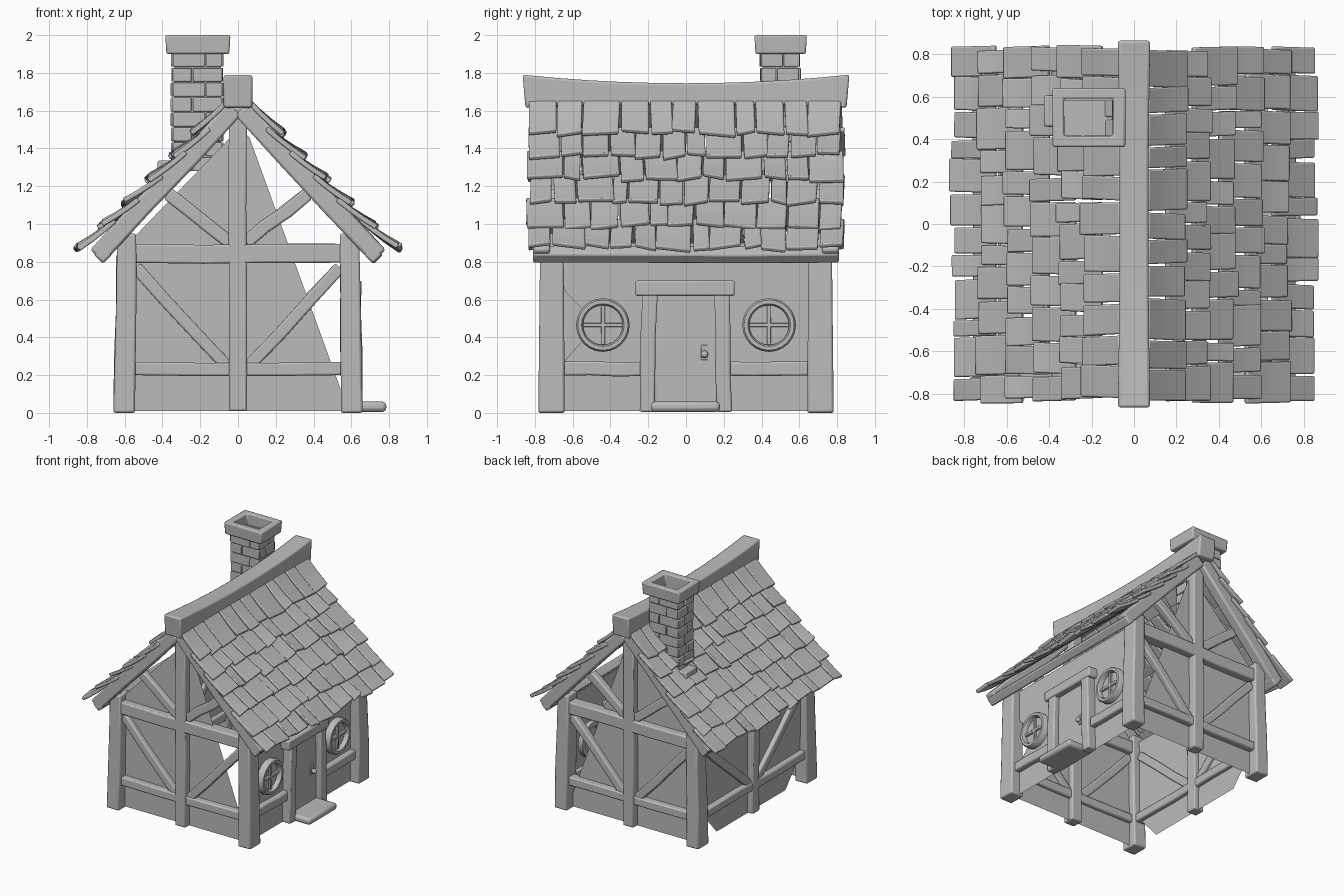
import bpy, bmesh, math, random
from mathutils import Vector, Matrix

if "Cube" in bpy.data.objects:
    bpy.data.objects.remove(bpy.data.objects["Cube"])

random.seed(7)
grey = bpy.data.materials.new("stone grey")
grey.diffuse_color = (0.5, 0.5, 0.5, 1)
grey.use_nodes = True
grey.node_tree.nodes["Principled BSDF"].inputs["Base Color"].default_value = grey.diffuse_color


def finish(name, bm, bevel=0.0, smooth=True):
    me = bpy.data.meshes.new(name)
    bmesh.ops.recalc_face_normals(bm, faces=bm.faces)
    bm.to_mesh(me)
    bm.free()
    me.materials.append(grey)
    ob = bpy.data.objects.new(name, me)
    bpy.context.collection.objects.link(ob)
    if bevel:
        m = ob.modifiers.new("soft edges", 'BEVEL')
        m.width, m.segments = bevel, 2
    if smooth:
        bpy.ops.object.select_all(action='DESELECT')
        ob.select_set(True)
        bpy.context.view_layer.objects.active = ob
        bpy.ops.object.shade_smooth_by_angle(angle=math.radians(40))
    return ob


def skin(bm, rings):
    """Close a row of four-point rings into a solid."""
    for a, b in zip(rings, rings[1:]):
        for i in range(4):
            bm.faces.new((a[i], a[(i + 1) % 4], b[(i + 1) % 4], b[i]))
    bm.faces.new(rings[0][::-1])
    bm.faces.new(rings[-1])


def add_beam(bm, p, q, w, d, side=(0, 1, 0), taper=1.0, wob=0.006, segs=3):
    """Hand-hewn timber from p to q; d is its depth along side, w across it."""
    p, q, s = Vector(p), Vector(q), Vector(side)
    ax = (q - p).normalized()
    s = (s - ax * s.dot(ax)).normalized()
    t = ax.cross(s)
    rings = []
    for i in range(segs + 1):
        f = i / segs
        k = 1 + (taper - 1) * f
        c = p.lerp(q, f) + (t * random.uniform(-wob, wob) if 0 < i < segs else Vector())
        rings.append([bm.verts.new(c + t * a * w * k / 2 + s * b * d * k / 2)
                      for a, b in ((-1, -1), (1, -1), (1, 1), (-1, 1))])
    skin(bm, rings)


def beams(name, items, bevel=0.01, **kw):
    bm = bmesh.new()
    for it in items:
        add_beam(bm, *it, **kw)
    return finish(name, bm, bevel)


def add_box(bm, x0, x1, y0, y1, z0, z1):
    m = Matrix.Translation(((x0 + x1) / 2, (y0 + y1) / 2, (z0 + z1) / 2)) \
        @ Matrix.Diagonal((x1 - x0, y1 - y0, z1 - z0, 1))
    bmesh.ops.create_cube(bm, size=1, matrix=m)


def box(name, *dims, bevel=0.008):
    bm = bmesh.new()
    add_box(bm, *dims)
    return finish(name, bm, bevel)


def panel(name, pts):
    bm = bmesh.new()
    bm.faces.new([bm.verts.new(p) for p in pts])
    return finish(name, bm, smooth=False)


# Corner posts, flared towards the ground
for sx in (-1, 1):
    for sy in (-1, 1):
        beams("corner_post", [((sx * .603, sy * .712, 0), (sx * .59, sy * .71, .95),
                               .115, .14)], bevel=.012, taper=.88)

# Gable frames at both ends
for sy in (-1, 1):
    y = sy * .71
    beams("gable_rail", [((-.56, y, .845), (.56, y, .845), .1, .1),
                         ((-.56, y, .235), (.56, y, .235), .07, .08)])
    beams("king_post", [((0, y, .01), (0, y, 1.62), .095, .1)])
    beams("gable_brace", [((s * .54, y, .77), (s * .06, y, .25), .065, .06) for s in (-1, 1)]
          + [((s * .37, y, 1.16), (s * .04, y, .9), .07, .06) for s in (-1, 1)])
    beams("rafter", [((s * .02, sy * .765, 1.61), (s * .745, sy * .765, .83), .1, .09)
                     for s in (-1, 1)], bevel=.014)

# Eave beams joining the rafter feet
for s in (-1, 1):
    beams("eave_beam", [((s * .715, -.81, .84), (s * .715, .81, .84), .07, .07)],
          side=(1, 0, s), bevel=.012)

# Timber frame on the left wall
X = (1, 0, 0)
beams("left_wall_frame",
      [((-.6, 0, .01), (-.6, 0, .84), .09, .09, X),
       ((-.6, -.66, .235), (-.6, .66, .235), .07, .08, X)]
      + [((-.6, s * .63, .77), (-.6, s * .05, .26), .065, .06, X) for s in (-1, 1)])
# Sill rails on the door wall
beams("right_wall_rail", [((.59, s * .2, .235), (.59, s * .66, .235), .075, .07, X)
                          for s in (-1, 1)])

# Plaster panels set in the timber, with the gaps left open
for sy in (-1, 1):
    y = sy * .7
    panel("gable_panel", [(-.56, y, .01), (-.56, y, .92), (0, y, 1.5), (.06, y, 1.46),
                          (.56, y, .08), (.56, y, .01)])
panel("left_wall_panel", [(-.595, -.68, .9), (-.595, .68, .9), (-.595, .66, .25), (-.595, .45, .01),
                          (-.595, -.45, .01), (-.595, -.66, .25)])
panel("right_wall_panel", [(.58, -.68, .9), (.58, .68, .9), (.58, .68, .01), (.58, -.68, .01),
                           (.58, -.64, .28), (.58, -.55, .38), (.58, -.55, .55), (.58, -.64, .64)])

# Overlapping roof tiles in six rows a side, each tucked under the row above
ROWS = [(.25, 1.49), (.36, 1.37), (.485, 1.245), (.61, 1.12), (.735, .995), (.86, .885)]
for s in (-1, 1):
    bm = bmesh.new()
    for r, (bx, bz) in enumerate(ROWS):
        n = 11 + r % 2
        ends = [random.uniform(-.85, -.82), random.uniform(.82, .85)]
        cuts = [ends[0]] + [-.83 + 1.66 * i / n + random.uniform(-.035, .035)
                            for i in range(1, n)] + [ends[1]]
        run, rise = (.18, .165) if r == 0 else (.2, .145)
        for y0, y1 in zip(cuts, cuts[1:]):
            j, lift = random.uniform(-.014, .014), random.uniform(-.004, .01)
            low = Vector((s * (bx + j), 0, bz - j * .8 + lift))
            top = Vector((s * (bx - run), 0, bz + rise))
            skew, twist = random.uniform(-.01, .01), random.uniform(-.012, .012)
            nrm = Vector((s * .6, 0, .8)) * .027
            rings = []
            for k in range(4):
                f = k / 3
                c = top.lerp(low, f) - nrm * .2 * math.sin(math.pi * f)
                a = Vector((0, y0 + .004 + skew * f, twist * f))
                b = Vector((0, y1 - .004 + skew * f, -twist * f))
                rings.append([bm.verts.new(v) for v in (c - nrm + a, c - nrm + b, c + b, c + a)])
            skin(bm, rings)
    finish("roof_tiles", bm, bevel=.007)

# Sagging ridge beam
bm = bmesh.new()
rings = []
for i in range(11):
    f = i / 5 - 1
    zt, zb = 1.745 + .045 * f * f, 1.63 - .015 * f * f
    w = .068 + .008 * f * f
    rings.append([bm.verts.new(v) for v in ((-w, f * .85, zb), (w, f * .85, zb),
                                            (w, f * .865, zt), (-w, f * .865, zt))])
skin(bm, rings)
finish("ridge_beam", bm, bevel=.012)

# Chimney: four-sided courses of bricks around a hollow flue
bm = bmesh.new()
for c in range(8):
    z0 = 1.28 + c * .079
    z1 = z0 + .073
    o = .035 if c % 2 else -.035
    for x0, x1 in ((-.345, -.21 + o), (-.204 + o, -.085)):
        for y0, y1 in ((.39, .413), (.587, .605)):
            g = random.uniform(-.005, .005)
            add_box(bm, x0, x1, y0 + g, y1 + g, z0, z1)
    for x0, x1 in ((-.352, -.332), (-.098, -.08)):
        g = random.uniform(-.005, .005)
        add_box(bm, x0 + g, x1 + g, .4, .495 + o / 2, z0, z1)
        add_box(bm, x0 - g, x1 - g, .501 + o / 2, .595, z0, z1)
finish("chimney_bricks", bm, bevel=.005)
bm = bmesh.new()
for d in ((-.34, -.33, .405, .59), (-.1, -.09, .405, .59), (-.34, -.09, .405, .415),
          (-.34, -.09, .58, .59)):
    add_box(bm, *d, 1.28, 1.91)
add_box(bm, -.34, -.09, .405, .59, 1.58, 1.59)
finish("chimney_flue", bm)
box("chimney_foot", -.425, -.33, .46, .605, 1.22, 1.335)

# Chimney cap: square ring around the flue
bm = bmesh.new()
loops = []
for z, g in ((1.9, .006), (2.0, 0)):
    for x0, x1, y0, y1 in ((-.385 + g, -.04 - g, .362 + g, .64 - g), (-.33, -.1, .415, .59)):
        loops.append([bm.verts.new(v) for v in ((x0, y0, z), (x1, y0, z), (x1, y1, z), (x0, y1, z))])
for a, b in ((0, 1), (0, 2), (2, 3), (1, 3)):
    for i in range(4):
        k = (i + 1) % 4
        bm.faces.new((loops[a][i], loops[a][k], loops[b][k], loops[b][i]))
finish("chimney_cap", bm, bevel=.01)

# Door, frame, handle and step
box("door", .57, .605, -.165, .165, .05, .63)
beams("door_jamb", [((.61, s * .205, .005), (.61, s * .19, .63), .08, .08, X) for s in (-1, 1)])
box("door_lintel", .56, .655, -.268, .258, .62, .7, bevel=.01)
box("door_step", .56, .785, -.185, .18, .005, .06, bevel=.02)
box("handle_plate", .6, .613, .08, .115, .28, .36, bevel=.004)
bm = bmesh.new()
bmesh.ops.create_uvsphere(bm, u_segments=12, v_segments=8, radius=.02,
                          matrix=Matrix.Translation((.63, .098, .31)))
finish("door_knob", bm)

# Round windows: ring, pane and cross bars
SEG = 24
PROFILE = [(.105, .54), (.105, .62), (.113, .632), (.133, .632), (.142, .62), (.142, .54)]
for y in (-.44, .44):
    bm = bmesh.new()
    rings = [[bm.verts.new((x, y + r * math.cos(a), .465 + r * math.sin(a))) for r, x in PROFILE]
             for a in (2 * math.pi * i / SEG for i in range(SEG))]
    for i in range(SEG):
        a, b = rings[i], rings[(i + 1) % SEG]
        for j in range(6):
            bm.faces.new((a[j], a[(j + 1) % 6], b[(j + 1) % 6], b[j]))
    finish("window_ring", bm)
    bm = bmesh.new()
    bmesh.ops.create_circle(bm, cap_ends=True, segments=SEG, radius=.108,
                            matrix=Matrix.Translation((.595, y, .465)) @ Matrix.Rotation(math.pi / 2, 4, 'Y'))
    finish("window_pane", bm)
    beams("window_bars", [((.6, y - .106, .465), (.6, y + .106, .465), .022, .025, X),
                          ((.6, y, .36), (.6, y, .57), .022, .025, X)], bevel=.004, wob=0)
